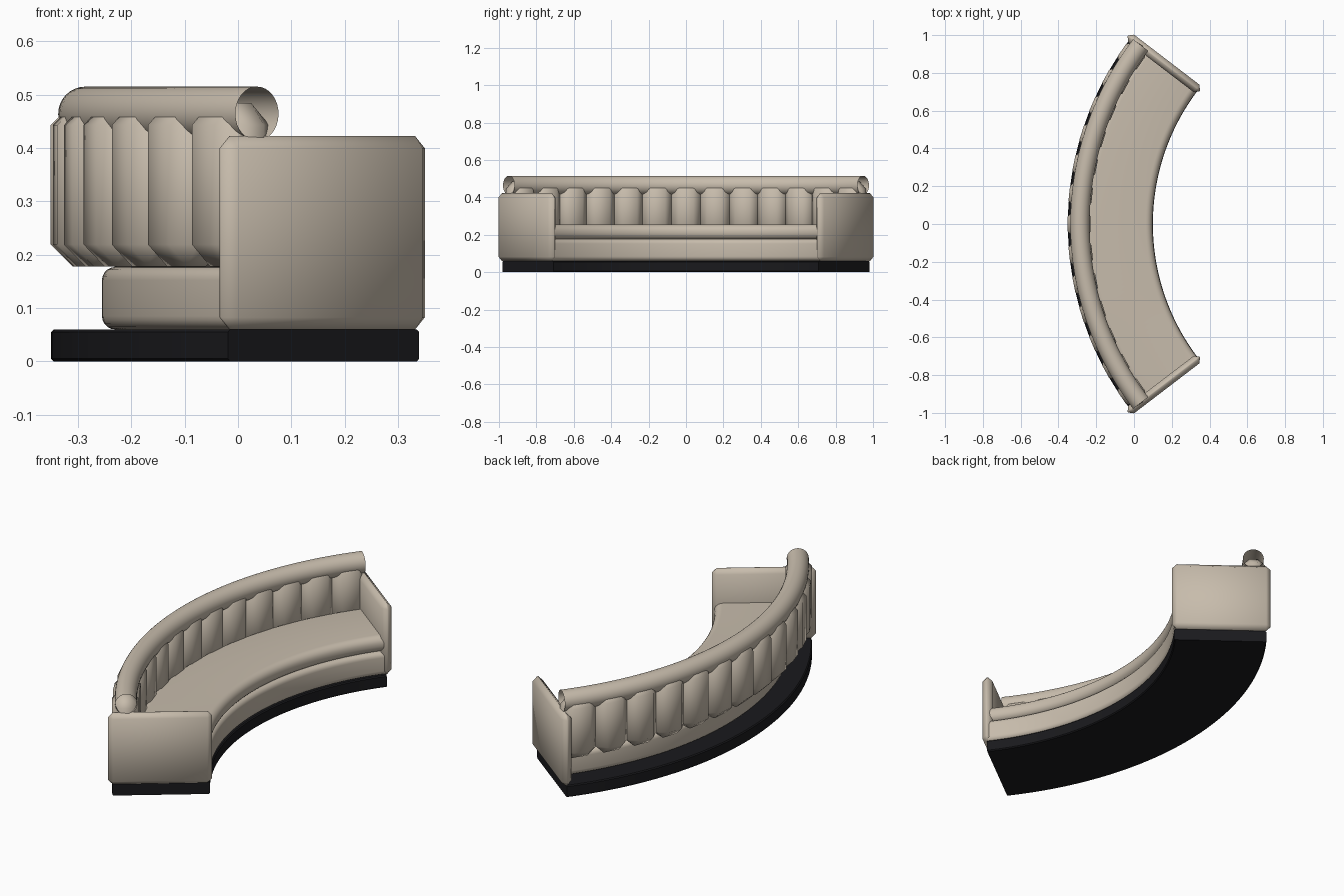
import bpy, bmesh, math
from mathutils import Matrix, Vector

if "Cube" in bpy.data.objects:
    bpy.data.objects.remove(bpy.data.objects["Cube"])

CX = 1.27                     # centre of the sofa's arc
HALF = math.radians(37.3)     # half sweep angle


def material(name, rgb):
    m = bpy.data.materials.new(name)
    m.diffuse_color = (*rgb, 1)
    m.use_nodes = True
    m.node_tree.nodes["Principled BSDF"].inputs["Base Color"].default_value = m.diffuse_color
    return m


FABRIC = material("beige_fabric", (0.57, 0.50, 0.41))
PLINTH = material("black_plinth", (0.01, 0.01, 0.012))


def finish(bm, name, mat, angle):
    me = bpy.data.meshes.new(name)
    bm.to_mesh(me)
    bm.free()
    ob = bpy.data.objects.new(name, me)
    bpy.context.collection.objects.link(ob)
    me.materials.append(mat)
    bpy.ops.object.select_all(action='DESELECT')
    bpy.context.view_layer.objects.active = ob
    ob.select_set(True)
    bpy.ops.object.shade_smooth_by_angle(angle=math.radians(angle))
    return ob


def rounded_rect(r0, r1, z0, z1, rad, n):
    pts = []
    corners = [(r1 - rad, z1 - rad), (r0 + rad, z1 - rad),
               (r0 + rad, z0 + rad), (r1 - rad, z0 + rad)]
    for k, (r, z) in enumerate(corners):
        for i in range(n + 1):
            a = math.pi / 2 * (k + i / n)
            pts.append((r + rad * math.cos(a), z + rad * math.sin(a)))
    return pts


def sweep(name, profile, mat, half=HALF, closed=True, steps=64):
    """Sweep an (r, z) profile around the arc centre."""
    bm = bmesh.new()
    rings = []
    for s in range(steps + 1):
        a = -half + 2 * half * s / steps
        rings.append([bm.verts.new((CX - r * math.cos(a), r * math.sin(a), z))
                      for r, z in profile])
    n = len(profile)
    for p, q in zip(rings, rings[1:]):
        for i in range(n if closed else n - 1):
            j = (i + 1) % n
            bm.faces.new((p[i], p[j], q[j], q[i]))
    if closed:
        bm.faces.new(rings[0])
        bm.faces.new(rings[-1])
    bmesh.ops.recalc_face_normals(bm, faces=bm.faces)
    return finish(bm, name, mat, 35)


def bevel_box(name, radius, angle, z, size, bevel):
    """Chamfered box (radial, tangential, height) placed on the arc."""
    bm = bmesh.new()
    bmesh.ops.create_cube(bm, size=1)
    bmesh.ops.scale(bm, vec=Vector(size), verts=bm.verts)
    bmesh.ops.bevel(bm, geom=bm.edges[:], offset=bevel, segments=1,
                    affect='EDGES', clamp_overlap=True)
    place = (Matrix.Translation((CX, 0, z)) @ Matrix.Rotation(-angle, 4, 'Z')
             @ Matrix.Translation((-radius, 0, 0)))
    bmesh.ops.transform(bm, matrix=place, verts=bm.verts)
    return finish(bm, name, FABRIC, 60)


# Plinth, seat base and cushion
sweep("plinth", rounded_rect(1.17, 1.62, 0.0, 0.06, 0.005, 1), PLINTH)
sweep("seat_base", rounded_rect(1.17, 1.525, 0.06, 0.177, 0.025, 5), FABRIC)
sweep("seat_cushion", rounded_rect(1.172, 1.525, 0.175, 0.255, 0.036, 6), FABRIC)

# Channelled back
COUNT, STEP = 13, math.radians(5.77)
for i in range(COUNT):
    bevel_box(f"back_channel_{i + 1}", 1.56, (i - COUNT // 2) * STEP, 0.331,
              (0.122, 0.160, 0.306), 0.041)

# Open-ended roll along the top of the back
roll = [(1.556 + 0.051 * math.cos(a), 0.464 + 0.051 * math.sin(a))
        for a in (math.radians(-70 + 320 * k / 28) for k in range(29))]
sweep("back_top_roll", roll, FABRIC, half=math.radians(37.5), closed=False)

# Arm panels
for side, name in ((1, "arm_back_side"), (-1, "arm_front_side")):
    bevel_box(name, 1.40, side * math.radians(37.4), 0.241,
              (0.48, 0.05, 0.362), 0.0225)
